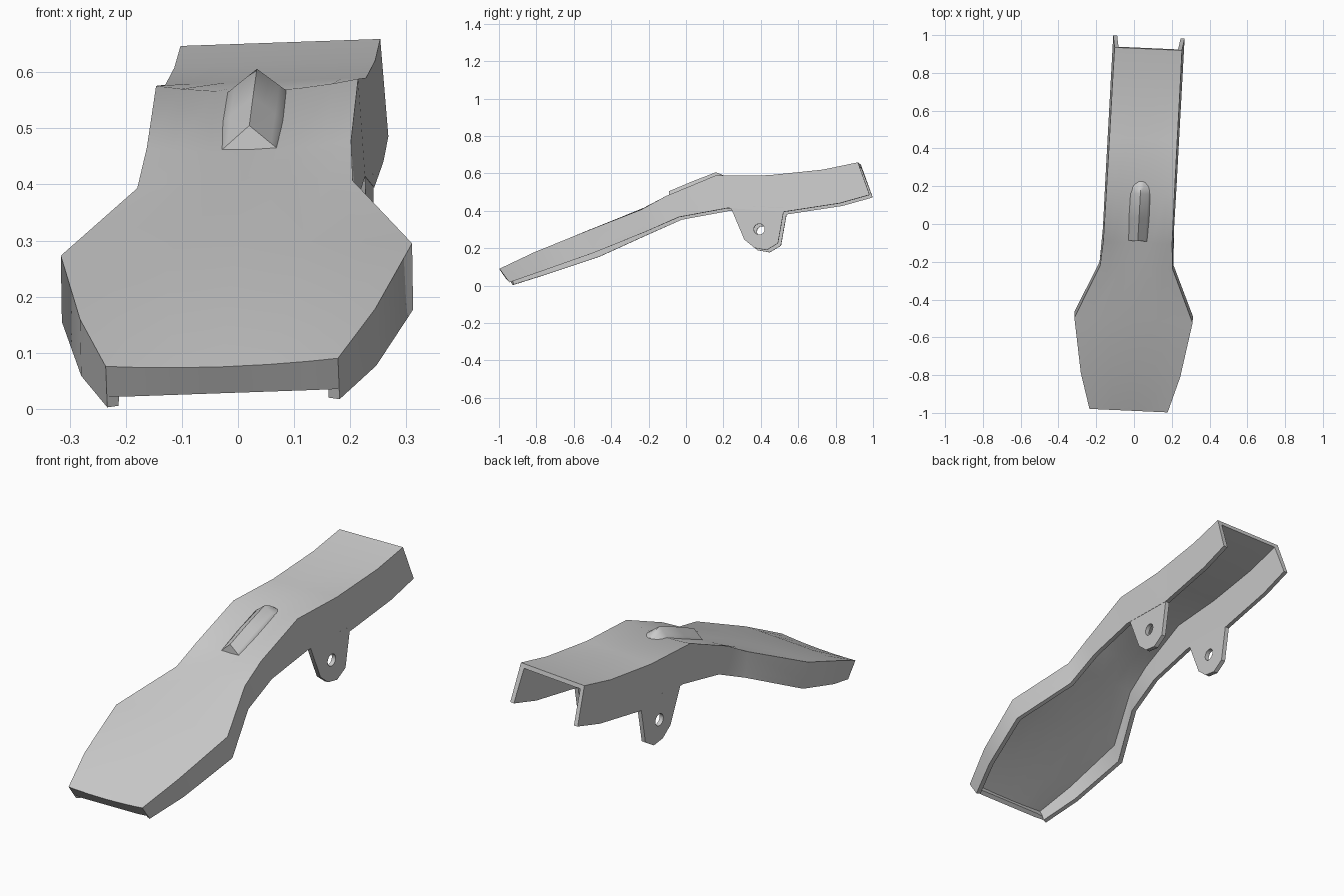
import bpy, bmesh, math
from mathutils import Matrix

if "Cube" in bpy.data.objects:
    bpy.data.objects.remove(bpy.data.objects["Cube"])

# Slight yaw and roll shared by every part, which are modelled symmetric about x = 0
SKEW = Matrix(((1, 0.0545, 0, 0.025),
               (-0.045, 1, 0, 0),
               (0.035, 0, 1, 0),
               (0, 0, 0, 1)))


def finish(name, mesh, angle=30, thickness=0):
    mesh.transform(SKEW)
    ob = bpy.data.objects.new(name, mesh)
    bpy.context.collection.objects.link(ob)
    bpy.ops.object.select_all(action='DESELECT')
    ob.select_set(True)
    bpy.context.view_layer.objects.active = ob
    if thickness:
        solid = ob.modifiers.new("thickness", 'SOLIDIFY')
        solid.thickness = thickness
        solid.offset = -1
        solid.use_even_offset = True
        bpy.ops.object.modifier_apply(modifier=solid.name)
    bpy.ops.object.shade_smooth_by_angle(angle=math.radians(angle))
    return ob


def loft(bm, rows):
    for a, b in zip(rows, rows[1:]):
        for j in range(len(a) - 1):
            bm.faces.new((a[j], a[j + 1], b[j + 1], b[j]))


# Channel body: top y, z / wall foot y, z / half widths top, foot / crown
stations = [
    (-0.988, 0.083, -0.935, 0.010, 0.207, 0.207, -0.008),
    (-0.80, 0.169, -0.76, 0.068, 0.263, 0.263, 0.004),
    (-0.51, 0.284, -0.475, 0.166, 0.313, 0.313, 0.012),
    (-0.23, 0.400, -0.21, 0.280, 0.192, 0.196, 0.012),
    (-0.10, 0.472, -0.03, 0.360, 0.182, 0.188, -0.014),
    (0.165, 0.582, 0.23, 0.408, 0.180, 0.189, -0.016),
    (0.45, 0.584, 0.53, 0.388, 0.179, 0.189, 0.0),
    (0.74, 0.614, 0.83, 0.434, 0.179, 0.189, 0.0),
    (0.927, 0.653, 0.990, 0.479, 0.178, 0.189, 0.0),
]
across = [-1, -0.75, -0.4, 0, 0.4, 0.75, 1]
bm = bmesh.new()
rows = []
for yt, zt, yb, zb, wt, wb, crown in stations:
    def wall(side, t):
        return (side * (wt + (wb - wt) * t), yt + (yb - yt) * t, zt + (zb - zt) * t)
    pts = [wall(-1, 1), wall(-1, 0.75)]
    pts += [(u * wt, yt, zt + crown * (1 - u * u)) for u in across]
    pts += [wall(1, 0.75), wall(1, 1)]
    rows.append([bm.verts.new(p) for p in pts])
loft(bm, rows)

# Turned-down lip closing the front edge
front = rows[0]
low = [front[1]] + [bm.verts.new((u * 0.207, -0.953, 0.028)) for u in across[1:-1]] + [front[9]]
top = front[2:9]
for j in range(6):
    bm.faces.new((top[j], low[j], low[j + 1], top[j + 1]))
me = bpy.data.meshes.new("channel_body")
bm.to_mesh(me)
bm.free()
finish("channel_body", me, 35, 0.021)

# Pointed hood raised along the centre, rounding off behind the bend
bm = bmesh.new()
hood = []
shape = [(-1, 0), (-0.7, 0.30), (-0.35, 0.65), (0, 1), (0.35, 0.65), (0.7, 0.30), (1, 0)]
for y, base, peak, w in ((-0.09, 0.458, 0.505, 0.055), (0.03, 0.510, 0.556, 0.057),
                         (0.16, 0.562, 0.606, 0.057), (0.195, 0.565, 0.592, 0.05),
                         (0.225, 0.565, 0.572, 0.035)):
    pts = [(-w, y, base - 0.004)] + [(u * w, y, base + h * (peak - base)) for u, h in shape]
    pts.append((w, y, base - 0.004))
    hood.append([bm.verts.new(p) for p in pts])
loft(bm, hood)
bm.faces.new(hood[0][::-1])
bm.faces.new(hood[-1])
for a, b in zip(hood, hood[1:]):
    bm.faces.new((a[-1], a[0], b[0], b[-1]))
bmesh.ops.recalc_face_normals(bm, faces=bm.faces)
me = bpy.data.meshes.new("centre_hood")
bm.to_mesh(me)
bm.free()
finish("centre_hood", me, 55)

# Pivot lugs: filled outline with a round hole
outline = [(0.24, 0.425), (0.25, 0.405), (0.32, 0.24), (0.375, 0.195), (0.44, 0.184),
           (0.50, 0.22), (0.53, 0.388), (0.53, 0.41)]
hole = [(0.40 + 0.029 * math.cos(i * math.tau / 16),
         0.295 + 0.029 * math.sin(i * math.tau / 16)) for i in range(16)]
curve = bpy.data.curves.new("lug_profile", 'CURVE')
curve.dimensions = '2D'
curve.fill_mode = 'BOTH'
curve.extrude = 0.0105
for pts in (outline, hole):
    sp = curve.splines.new('POLY')
    sp.points.add(len(pts) - 1)
    sp.use_cyclic_u = True
    for p, (y, z) in zip(sp.points, pts):
        p.co = (y, z, 0, 1)
tmp = bpy.data.objects.new("lug_profile", curve)
bpy.context.collection.objects.link(tmp)
bpy.context.view_layer.update()
upright = Matrix(((0, 0, 1, 0), (1, 0, 0, 0), (0, 1, 0, 0), (0, 0, 0, 1)))
for side, name in ((-1, "pivot_lug_left"), (1, "pivot_lug_right")):
    dg = bpy.context.evaluated_depsgraph_get()
    me = bpy.data.meshes.new_from_object(tmp.evaluated_get(dg))
    me.transform(Matrix.Translation((side * 0.1775, 0, 0)) @ upright)
    finish(name, me)
bpy.data.objects.remove(tmp)
